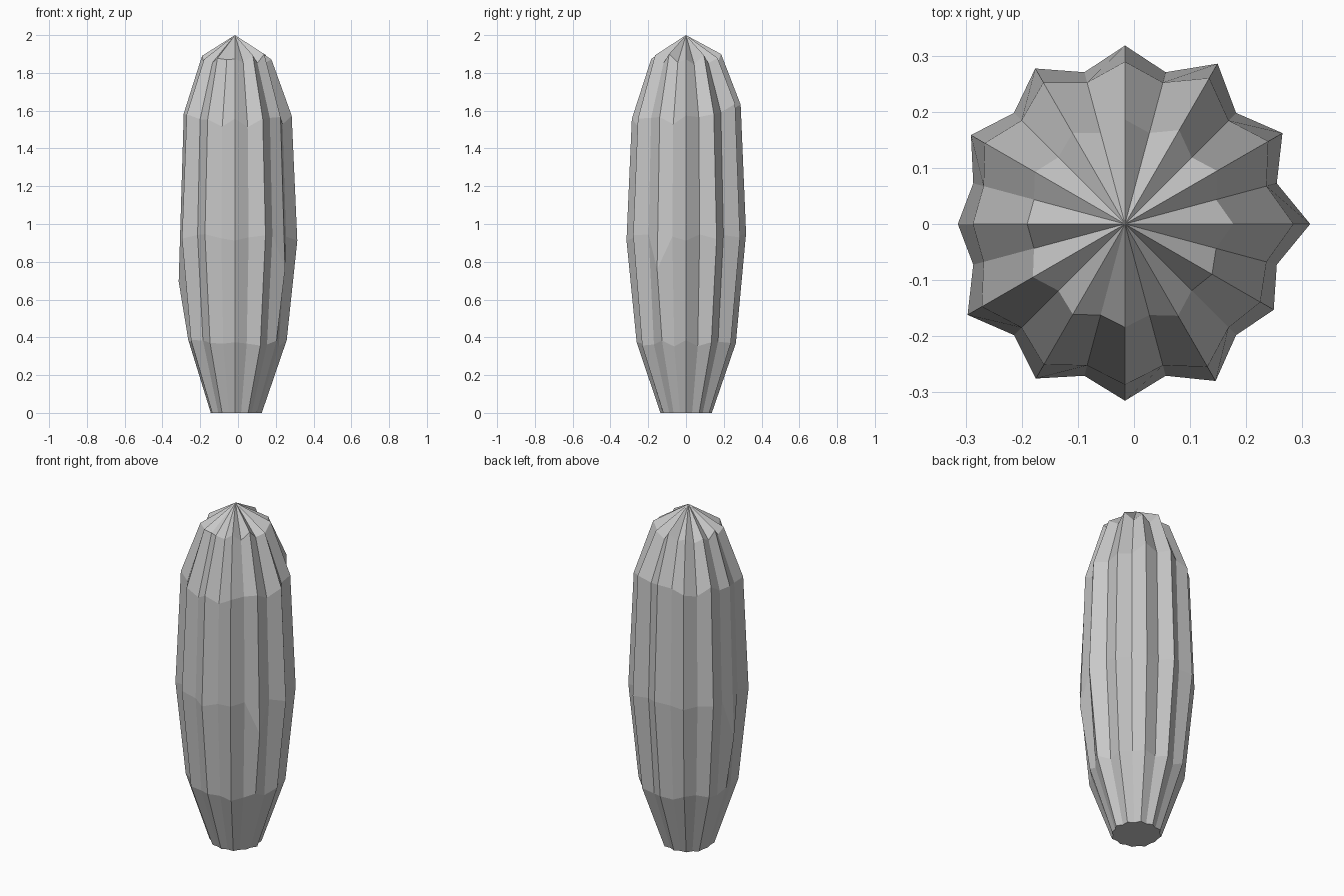
import bpy, bmesh, math, random

random.seed(4)
cube = bpy.data.objects.get("Cube")
if cube:
    bpy.data.objects.remove(cube, do_unlink=True)

# Flat grey surface
grey = bpy.data.materials.new("light grey")
grey.use_nodes = True
colour = (0.58, 0.58, 0.58, 1)
grey.diffuse_color = colour
grey.node_tree.nodes["Principled BSDF"].inputs["Base Color"].default_value = colour

RIBS = 12
AXIS_X = -0.016

# Widest radius of each rib, counter-clockwise from +x
rib_radius = [0.33, 0.324, 0.33, 0.318, 0.32, 0.317,
              0.298, 0.324, 0.318, 0.315, 0.323, 0.306]
# Ribs whose widest point sits low on the column
low_belly = {6: 0.70, 11: 0.77}

# Rings: ridge height, groove height, ridge scale, groove radius, height jitter
rings = [
    (0.00, 0.00, 0.43, 0.125, 0.0),
    (0.37, 0.37, 0.83, 0.240, 0.02),
    (0.93, 0.94, 1.00, 0.280, 0.02),
    (1.59, 1.56, 0.91, 0.261, 0.025),
    (1.885, 1.855, 0.585, 0.168, 0.015),
]


def add_ring(bm, level):
    ridge_z, groove_z, scale, groove_r, jitter = rings[level]
    ring = []
    for i in range(RIBS * 2):
        angle = math.pi * i / RIBS
        rib = i // 2
        if i % 2:
            r, z = groove_r, groove_z
        else:
            r, z = rib_radius[rib] * scale, ridge_z
            if level == 2:
                z = low_belly.get(rib, z)
        z += random.uniform(-jitter, jitter)
        if level == 3:
            z += 0.03 * math.sin(angle)
        ring.append(bm.verts.new((AXIS_X + r * math.cos(angle), r * math.sin(angle), z)))
    return ring


# Ribbed column, closed by a flat base and a pointed cap
bm = bmesh.new()
loops = [add_ring(bm, level) for level in range(len(rings))]
apex = bm.verts.new((AXIS_X, 0, 2))
count = RIBS * 2
bm.faces.new(list(reversed(loops[0])))
for i in range(count):
    j = (i + 1) % count
    for lower, upper in zip(loops, loops[1:]):
        bm.faces.new((lower[i], lower[j], upper[j], upper[i]))
    # Cap faces are wound inward
    bm.faces.new((loops[-1][j], loops[-1][i], apex))

mesh = bpy.data.meshes.new("ribbed_column")
bm.to_mesh(mesh)
bm.free()
mesh.materials.append(grey)
column = bpy.data.objects.new("ribbed_column", mesh)
bpy.context.collection.objects.link(column)
